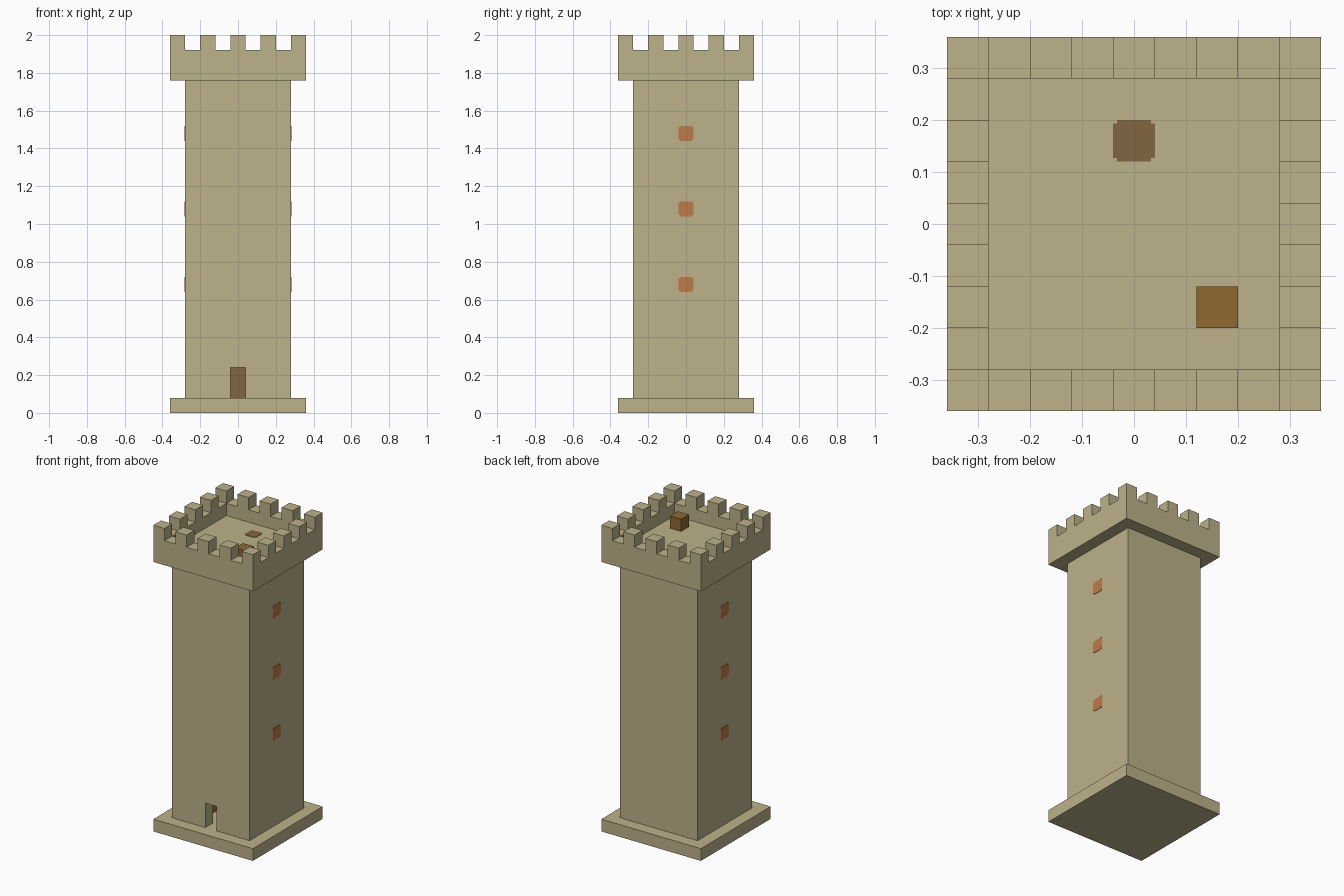
import bpy
import bmesh
from mathutils import Matrix

cube = bpy.data.objects.get("Cube")
if cube:
    bpy.data.objects.remove(cube, do_unlink=True)

U = 0.08  # one building block


def material(name, hex_code):
    """Flat colour from an sRGB hex string."""
    srgb = [int(hex_code[i:i + 2], 16) / 255 for i in (0, 2, 4)]
    rgba = [c / 12.92 if c < 0.04 else ((c + 0.055) / 1.055) ** 2.4 for c in srgb] + [1]
    mat = bpy.data.materials.new(name)
    mat.use_nodes = True
    mat.diffuse_color = rgba
    mat.node_tree.nodes["Principled BSDF"].inputs["Base Color"].default_value = rgba
    return mat


stone = material("sandstone", "bdb28a")
bark = material("dark_wood", "806640")
crate_wood = material("crate_wood", "8f6a33")
orange = material("orange_wood", "bf7b48")


def finish(name, bm, mat):
    mesh = bpy.data.meshes.new(name)
    bm.to_mesh(mesh)
    bm.free()
    obj = bpy.data.objects.new(name, mesh)
    bpy.context.collection.objects.link(obj)
    if mat:
        mesh.materials.append(mat)
    return obj


def box(name, x, y, z, mat):
    """Box from (low, high) spans on each axis."""
    spans = (x, y, z)
    centre = Matrix.Translation([(a + b) / 2 for a, b in spans])
    size = Matrix.Diagonal([b - a for a, b in spans] + [1])
    bm = bmesh.new()
    bmesh.ops.create_cube(bm, size=1, matrix=centre @ size)
    return finish(name, bm, mat)


def cut(obj, name, x, y, z):
    """Subtract a hidden box from an object."""
    cutter = box(name, x, y, z, None)
    cutter.hide_render = True
    cutter.hide_viewport = True
    cutter.display_type = 'WIRE'
    mod = obj.modifiers.new(name, 'BOOLEAN')
    mod.operation = 'DIFFERENCE'
    mod.solver = 'EXACT'
    mod.object = cutter


def notched_disc(name, depth, matrix, mat):
    """Blocky round prism: a square with its four corners stepped in."""
    r, s = U / 2, U / 2 - 0.007
    quarter = [(r, -s), (r, s), (s, s)]
    points = []
    for _ in range(4):
        points += quarter
        quarter = [(-b, a) for a, b in quarter]
    bm = bmesh.new()
    face = bm.faces.new([bm.verts.new((a, b, 0)) for a, b in points])
    top = bmesh.ops.extrude_face_region(bm, geom=[face])["geom"]
    bmesh.ops.translate(bm, vec=(0, 0, depth),
                        verts=[v for v in top if isinstance(v, bmesh.types.BMVert)])
    bmesh.ops.recalc_face_normals(bm, faces=bm.faces)
    bmesh.ops.transform(bm, matrix=matrix, verts=bm.verts)
    return finish(name, bm, mat)


def sym(half):
    return (-half, half)


shaft, rim = 3.5 * U, 4.5 * U

# Base plinth
box("base", sym(rim), sym(rim), (0, U), stone)

# Hollow tower shaft with a doorway in the front wall
tower = box("tower_walls", sym(shaft), sym(shaft), (U, 22 * U), stone)
cut(tower, "room_cutter", sym(shaft - U), sym(shaft - U), (0, 23 * U))
cut(tower, "doorway_cutter", sym(U / 2), (-shaft - U, -shaft + 1.5 * U), (0, 3 * U))

# Overhanging crown: roof floor, parapet and battlements
crown = box("crown", sym(rim), sym(rim), (22 * U, 25 * U), stone)
cut(crown, "roof_cutter", sym(shaft), sym(shaft), (23 * U, 26 * U))
for i, c in enumerate((-3, -1, 1, 3)):
    gap = ((c - 0.5) * U, (c + 0.5) * U)
    cut(crown, f"gap_cutter_x_{i}", gap, sym(rim + U), (24 * U, 26 * U))
    cut(crown, f"gap_cutter_y_{i}", sym(rim + U), gap, (24 * U, 26 * U))

# Wooden post standing inside, its end showing in the roof
notched_disc("inner_post", 22 * U + 0.002, Matrix.Translation((0, 2 * U, U)), bark)

# Crates on the roof and inside
box("roof_crate", (1.5 * U, 2.5 * U), (-2.5 * U, -1.5 * U), (23 * U, 24 * U), crate_wood)
box("room_crate", (-2.5 * U, -1.5 * U), (-1.5 * U, -0.5 * U), (U, 2 * U), crate_wood)

# Round window plates on both sides
for side, label in ((1, "left"), (-1, "right")):
    turn = Matrix.Rotation(side * 1.570796, 4, 'Y')
    for row in range(3):
        place = Matrix.Translation((side * (shaft - 0.001), 0, (8.5 + 5 * row) * U))
        notched_disc(f"window_{label}_{row + 1}", 0.003, place @ turn, orange)
